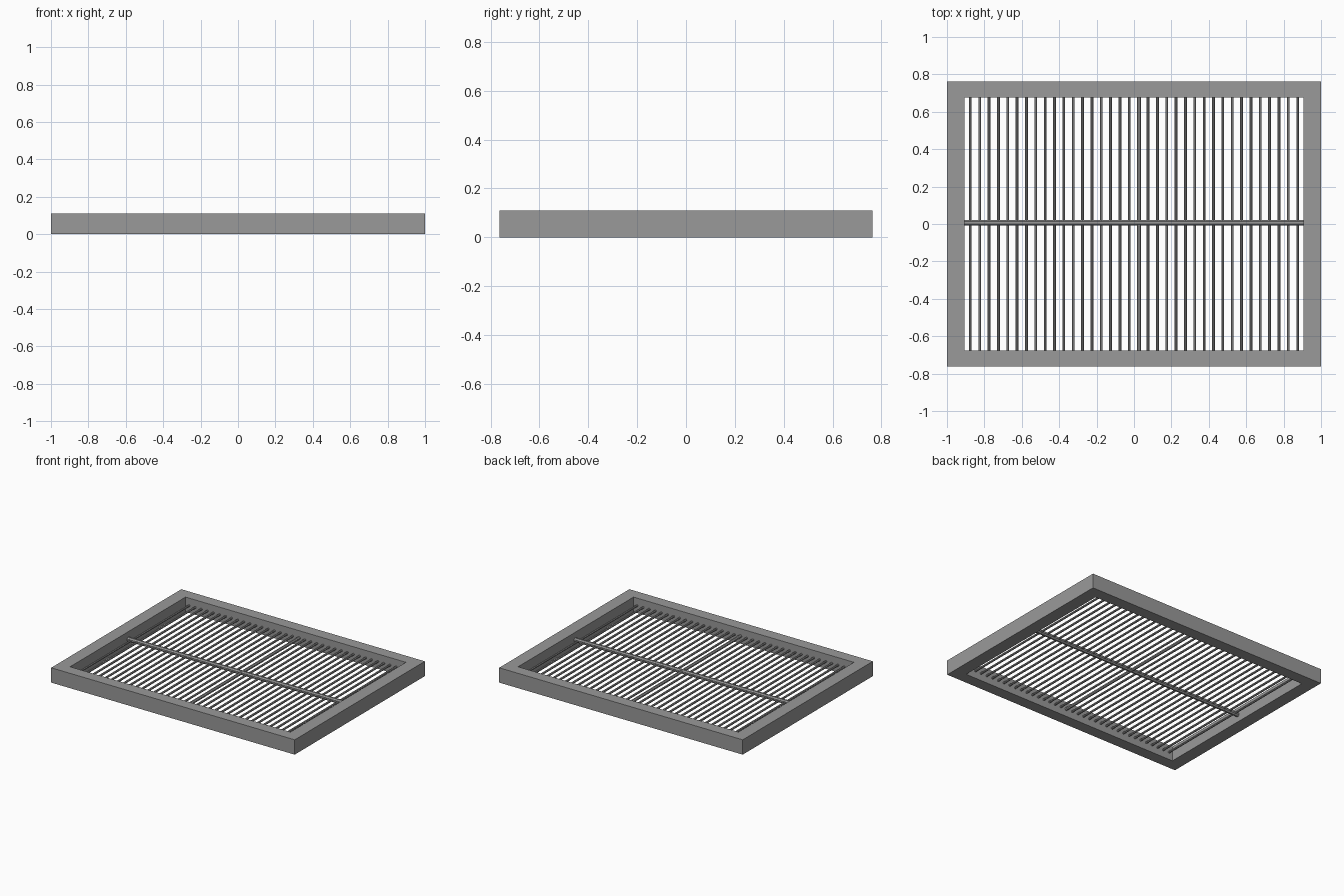
import bpy, bmesh, math
from mathutils import Matrix

if "Cube" in bpy.data.objects:
    bpy.data.objects.remove(bpy.data.objects["Cube"])

metal = bpy.data.materials.new("grey_metal")
metal.diffuse_color = (0.32, 0.32, 0.32, 1)
metal.use_nodes = True
metal.node_tree.nodes["Principled BSDF"].inputs["Base Color"].default_value = metal.diffuse_color

OX, OY = 1.0, 0.763      # outer half sizes
IX, IY = 0.905, 0.677    # opening half sizes
H = 0.11                 # frame height
MID = 0.055              # height of the bars


def finish(name, bm):
    bmesh.ops.recalc_face_normals(bm, faces=bm.faces)
    me = bpy.data.meshes.new(name)
    bm.to_mesh(me)
    bm.free()
    me.materials.append(metal)
    ob = bpy.data.objects.new(name, me)
    bpy.context.collection.objects.link(ob)
    return ob


# Rectangular frame: a box-section ring swept round four corners
bm = bmesh.new()
rings = []
for sx, sy in ((-1, -1), (1, -1), (1, 1), (-1, 1)):
    section = ((OX, OY, 0), (OX, OY, H), (IX, IY, H), (IX, IY, 0))
    rings.append([bm.verts.new((sx * x, sy * y, z)) for x, y, z in section])
for i in range(4):
    a, b = rings[i], rings[(i + 1) % 4]
    for j in range(4):
        k = (j + 1) % 4
        bm.faces.new((a[j], b[j], b[k], a[k]))
finish("frame", bm)


# Round bar along x or y, its ends set slightly into the frame
def bar(name, axis, offset, radius, sides=8):
    length = 2 * (IX if axis == 'X' else IY) + 0.01
    if axis == 'X':
        m = Matrix.Translation((0, offset, MID)) @ Matrix.Rotation(math.pi / 2, 4, 'Y')
    else:
        m = Matrix.Translation((offset, 0, MID)) @ Matrix.Rotation(math.pi / 2, 4, 'X')
    m = m @ Matrix.Rotation(math.pi / sides, 4, 'Z')
    bm = bmesh.new()
    bmesh.ops.create_cone(bm, cap_ends=True, segments=sides, radius1=radius,
                          radius2=radius, depth=length, matrix=m)
    finish(name, bm)


# Long cross bar, then the row of thin bars with a thicker one near the middle
bar("cross_bar", 'X', 0.006, 0.016)
for i in range(36):
    x = -0.875 + 0.05 * i
    if i == 18:
        bar("centre_bar", 'Y', 0.027, 0.012)
    else:
        bar(f"thin_bar_{i + 1}", 'Y', x, 0.008)
